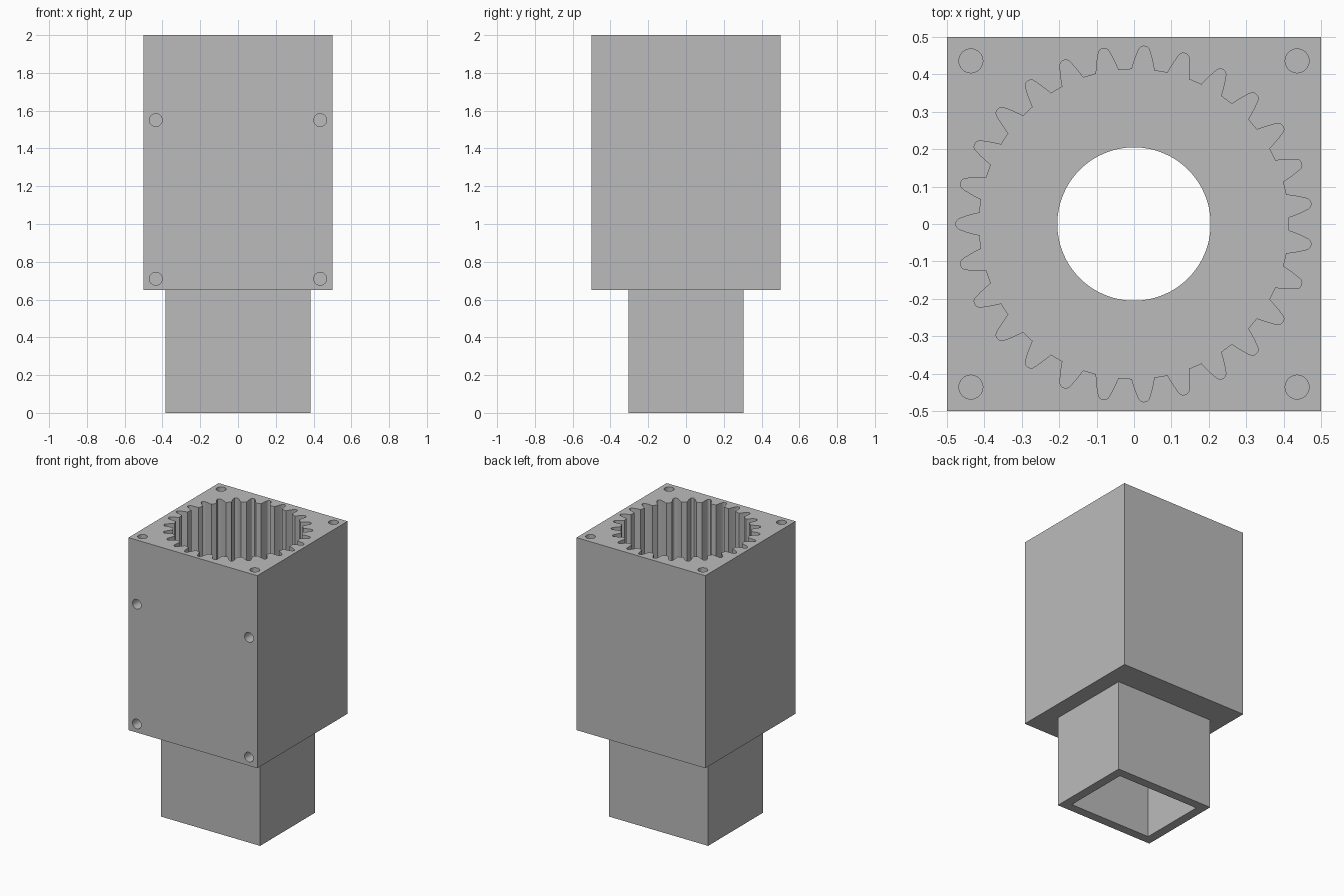
import bpy, bmesh, math
from mathutils import Matrix

if "Cube" in bpy.data.objects:
    bpy.data.objects.remove(bpy.data.objects["Cube"])

grey = bpy.data.materials.new("light_grey")
grey.diffuse_color = (0.5, 0.5, 0.5, 1)
grey.use_nodes = True
grey.node_tree.nodes["Principled BSDF"].inputs["Base Color"].default_value = grey.diffuse_color


def prism(name, outline, z0, z1):
    """Closed solid from a 2D outline extruded between two heights."""
    bm = bmesh.new()
    low = [bm.verts.new((x, y, z0)) for x, y in outline]
    high = [bm.verts.new((x, y, z1)) for x, y in outline]
    n = len(outline)
    bm.faces.new(low[::-1])
    bm.faces.new(high)
    for i in range(n):
        j = (i + 1) % n
        bm.faces.new((low[i], low[j], high[j], high[i]))
    mesh = bpy.data.meshes.new(name)
    bm.to_mesh(mesh)
    bm.free()
    mesh.materials.append(grey)
    ob = bpy.data.objects.new(name, mesh)
    bpy.context.collection.objects.link(ob)
    return ob


def rect(hx, hy):
    return [(-hx, -hy), (hx, -hy), (hx, hy), (-hx, hy)]


def circle(r, n, cx=0, cy=0):
    return [(cx + r * math.cos(2 * math.pi * i / n),
             cy + r * math.sin(2 * math.pi * i / n)) for i in range(n)]


def combine(target, tool, operation):
    """Apply a boolean and throw the tool away."""
    tool.hide_render = True
    mod = target.modifiers.new("bool", 'BOOLEAN')
    mod.operation = operation
    mod.solver = 'EXACT'
    mod.object = tool
    bpy.context.view_layer.objects.active = target
    bpy.ops.object.modifier_apply(modifier=mod.name)
    bpy.data.objects.remove(tool)


# Square housing with the narrower rectangular socket below it
housing = prism("gear_housing", rect(0.5, 0.5), 0.65, 2.0)
combine(housing, prism("socket", rect(0.385, 0.305), 0.0, 0.70), 'UNION')

# Internal ring gear: 27 tooth spaces, flank given as (radius, half angle)
TEETH = 27
flank = [(0.414, 0.073), (0.43, 0.061), (0.448, 0.047), (0.463, 0.034),
         (0.470, 0.027), (0.4745, 0.017), (0.476, 0.006)]
gear = []
for t in range(TEETH):
    mid = math.pi + 2 * math.pi * t / TEETH
    tooth = [(r, -a) for r, a in flank] + [(r, a) for r, a in flank[::-1]]
    gear += [(r * math.cos(mid + a), r * math.sin(mid + a)) for r, a in tooth]
combine(housing, prism("gear_cutter", gear, 0.72, 2.1), 'DIFFERENCE')

# Rectangular pocket in the socket and round shaft opening between the cavities
combine(housing, prism("pocket_cutter", rect(0.321, 0.241), -0.1, 0.65), 'DIFFERENCE')
combine(housing, prism("shaft_cutter", circle(0.205, 64), 0.6, 0.8), 'DIFFERENCE')

# Blind screw holes in the top corners and in the front face
for sx in (-1, 1):
    for sy in (-1, 1):
        hole = circle(0.032, 24, 0.436 * sx, 0.436 * sy)
        combine(housing, prism("top_hole_cutter", hole, 1.8, 2.1), 'DIFFERENCE')
    for z in (0.71, 1.55):
        cutter = prism("front_hole_cutter", circle(0.034, 24), -0.1, 0.15)
        cutter.data.transform(Matrix.Translation((0.435 * sx, -0.5, z))
                              @ Matrix.Rotation(-math.pi / 2, 4, 'X'))
        combine(housing, cutter, 'DIFFERENCE')

# Smooth the bores, keep the edges crisp
bpy.ops.object.select_all(action='DESELECT')
housing.select_set(True)
bpy.context.view_layer.objects.active = housing
bpy.ops.object.shade_smooth_by_angle(angle=math.radians(25))
